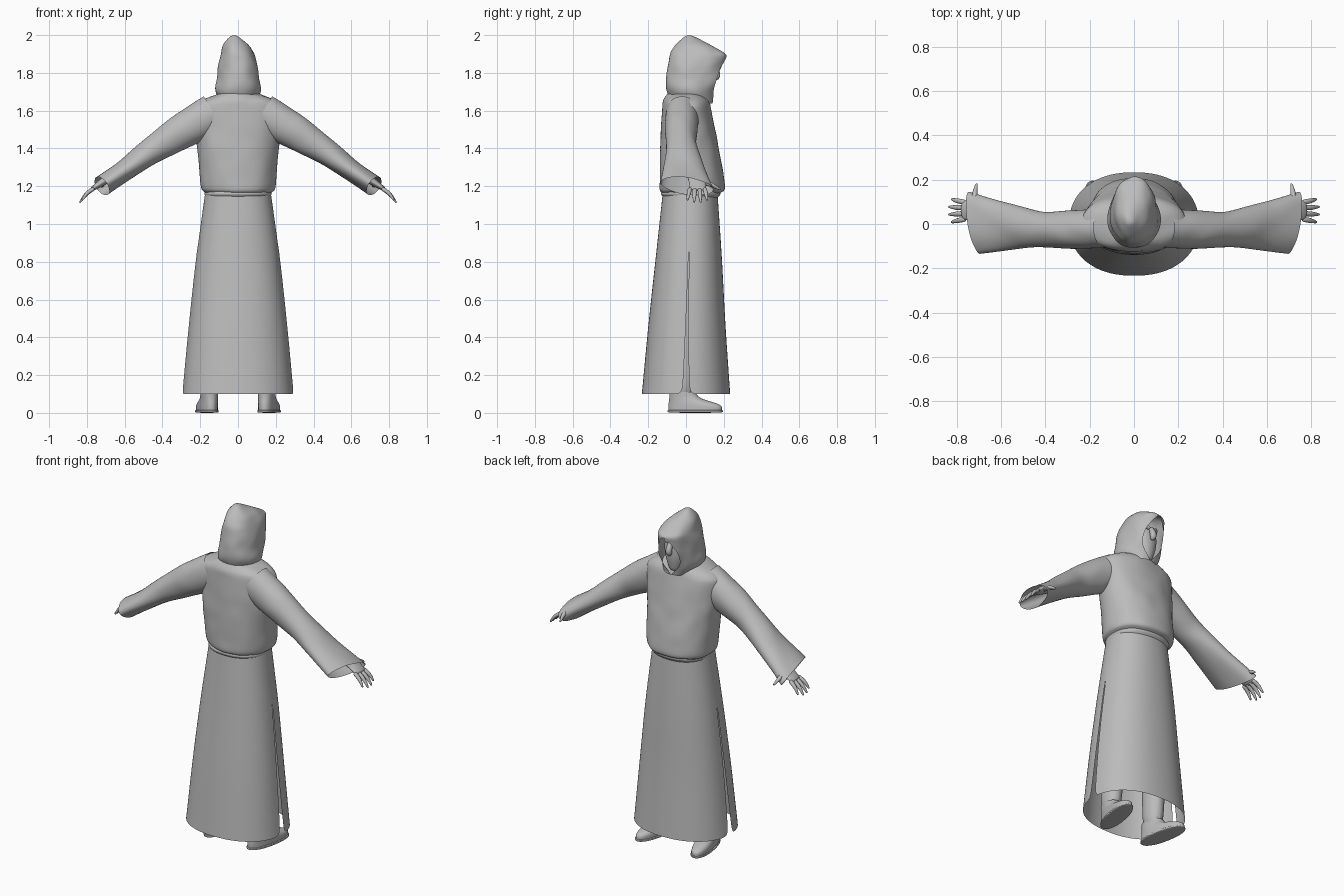
import bpy, bmesh, math
from mathutils import Vector, Matrix, noise

cube = bpy.data.objects.get("Cube")
if cube:
    bpy.data.objects.remove(cube, do_unlink=True)

grey = bpy.data.materials.new("plain_grey")
grey.use_nodes = True
colour = (0.5, 0.5, 0.5, 1)
grey.diffuse_color = colour
grey.node_tree.nodes["Principled BSDF"].inputs["Base Color"].default_value = colour


def spline(values, t):
    """Smooth curve through evenly spaced numbers or points."""
    padded = [2 * values[0] - values[1], *values, 2 * values[-1] - values[-2]]
    position = t * (len(values) - 1)
    k = min(int(position), len(values) - 2)
    u = position - k
    before, start, end, after = padded[k:k + 4]
    slope_in, slope_out = (end - before) / 2, (after - start) / 2
    rise = end - start
    return start + slope_in * u + (3 * rise - 2 * slope_in - slope_out) * u**2 \
        + (slope_in + slope_out - 2 * rise) * u**3


def bridge(bm, rows):
    for low, high in zip(rows, rows[1:]):
        for i in range(len(low) - 1):
            bm.faces.new((low[i], low[i + 1], high[i + 1], high[i]))


def shell(bm, bottom, top, width, back, front, rows=8, seams=(90,), steps=28,
          gap=lambda t: 0, shift=0, cap_top=False, cap_bottom=False, place=Matrix()):
    """Stack of rounded ovals from bottom to top, parted by a gap at each seam."""
    ends = [*seams[1:], seams[0] + 360]
    for first, last in zip(seams, ends):
        grid = []
        for r in range(rows + 1):
            t = r / rows
            w, b, f = (spline(profile, t) for profile in (width, back, front))
            low, high = first + gap(t), last - gap(t)
            row = []
            for i in range(steps + 1):
                a = math.radians(low + (high - low) * i / steps)
                c, s = (math.copysign(abs(v) ** 0.9, v) for v in (math.cos(a), math.sin(a)))
                co = Vector((shift * t + w * c, (f + b) / 2 + (f - b) / 2 * s, bottom + (top - bottom) * t))
                row.append(bm.verts.new(place @ co))
            grid.append(row)
        bridge(bm, grid)
        if cap_top:
            bm.faces.new(grid[-1][:-1])
        if cap_bottom:
            bm.faces.new(grid[0][:-1])


def tube(bm, path, thick, wide, side=(0, 1, 0), rows=6, steps=14, slant=0, caps=True):
    """Loft of ovals along a smooth path; slant leans the far opening."""
    path = [Vector(p) for p in path]
    grid = []
    for r in range(rows + 1):
        t = r / rows
        centre = spline(path, t)
        ahead = (spline(path, min(t + 0.05, 1)) - spline(path, max(t - 0.05, 0))).normalized()
        up = Vector(side).cross(ahead).normalized()
        across = ahead.cross(up) + ahead * slant * t**2
        row = []
        for i in range(steps):
            a = math.tau * i / steps
            offset = up * spline(thick, t) * math.sin(a) + across * spline(wide, t) * math.cos(a)
            row.append(bm.verts.new(centre + offset))
        grid.append(row + row[:1])
    bridge(bm, grid)
    if caps:
        for row in (grid[0], grid[-1]):
            bm.faces.new(row[:-1])


def finish(name, bm, mirror=False, rumple=0, smooth=2):
    """Weld the mesh, wrinkle it softly and add the modifiers."""
    bmesh.ops.remove_doubles(bm, verts=bm.verts, dist=0.0005)
    bmesh.ops.recalc_face_normals(bm, faces=bm.faces)
    bm.normal_update()
    for v in bm.verts:
        v.co += v.normal * rumple * noise.noise(v.co * 14)
    mesh = bpy.data.meshes.new(name)
    bm.to_mesh(mesh)
    bm.free()
    mesh.materials.append(grey)
    for face in mesh.polygons:
        face.use_smooth = True
    obj = bpy.data.objects.new(name, mesh)
    bpy.context.collection.objects.link(obj)
    if mirror:
        obj.modifiers.new("Mirror", 'MIRROR')
    sub = obj.modifiers.new("Subdivision", 'SUBSURF')
    sub.levels = sub.render_levels = smooth


# Long skirt, slit up both sides
def slit(t):
    return 0.5 + 3 * (1 - t / 0.65) ** 2 if t < 0.65 else 0


bm = bmesh.new()
shell(bm, 0.1, 1.2, width=(0.295, 0.26, 0.22, 0.17), back=(-0.235, -0.2, -0.16, -0.12),
      front=(0.235, 0.21, 0.19, 0.165), rows=14, seams=(0, 180), steps=16, gap=slit)
finish("skirt", bm)

# Belt tucked under the loose top
bm = bmesh.new()
shell(bm, 1.14, 1.18, width=(0.17, 0.18, 0.17), back=(-0.12, -0.135, -0.12),
      front=(0.17, 0.185, 0.17), rows=4)
finish("belt", bm)

# Loose top: turned-in hem, body, shoulders
hem, waist, shoulder, neck = 1.16, 1.18, 1.62, 1.69
bm = bmesh.new()
shell(bm, hem, waist, width=(0.17, 0.2), back=(-0.12, -0.14), front=(0.17, 0.21), rows=2)
shell(bm, waist, shoulder, width=(0.2, 0.21, 0.225, 0.24), back=(-0.14, -0.14, -0.135, -0.125),
      front=(0.21, 0.19, 0.16, 0.13))
shell(bm, shoulder, neck, width=(0.24, 0.2, 0.1), back=(-0.125, -0.12, -0.1),
      front=(0.13, 0.12, 0.1), rows=4)
finish("top", bm, rumple=0.008)

# Wide sleeves with slanted open cuffs
bm = bmesh.new()
tube(bm, [(0.13, -0.02, 1.59), (0.4, -0.025, 1.425), (0.72, 0.005, 1.2)],
     thick=(0.1, 0.1, 0.08, 0.06, 0.055), wide=(0.09, 0.09, 0.08, 0.105, 0.14),
     rows=10, steps=18, slant=0.3, caps=False)
finish("sleeves", bm, mirror=True, rumple=0.008)

# Hands: wrist and palm, four fingers, thumb
bm = bmesh.new()
tube(bm, [(0.6, 0.02, 1.3), (0.72, 0.06, 1.22), (0.78, 0.06, 1.18)],
     thick=(0.03, 0.02, 0.01), wide=(0.03, 0.045, 0.045))
for finger in range(4):
    spread = finger - 1.5
    reach = 0.08 - 0.006 * spread**2
    knuckle = Vector((0.76, 0.06 + 0.025 * spread, 1.19))
    tip = knuckle + Vector((reach, 0.01 * spread, -reach))
    bend = (knuckle + tip) / 2 + Vector((0.006, 0, 0.006))
    tube(bm, [knuckle, bend, tip], thick=(0.012, 0.011, 0.005), wide=(0.013, 0.012, 0.005), steps=8)
tube(bm, [(0.71, 0.08, 1.22), (0.72, 0.13, 1.21), (0.71, 0.185, 1.18)],
     thick=(0.015, 0.014, 0.005), wide=(0.015, 0.014, 0.005), side=(0, 0, 1), steps=8)
finish("hands", bm, mirror=True, smooth=1)

# Hood, open over the face, with a pointed crown
brow, crown = 1.9, 2
bm = bmesh.new()
shell(bm, 1.64, brow, width=(0.09, 0.12, 0.11, 0.105, 0.09), back=(-0.07, -0.105, -0.105, -0.1, -0.085),
      front=(0.14, 0.155, 0.185, 0.2, 0.22), rows=10, gap=lambda t: 35 * math.sin(math.pi * t))
shell(bm, brow, crown, width=(0.09, 0.065, 0.015), back=(-0.085, -0.055, 0),
      front=(0.22, 0.125, 0.03), rows=5, shift=-0.02, cap_top=True)
finish("hood", bm, rumple=0.008)

# Face within the hood
bm = bmesh.new()
shell(bm, 1.65, 1.91, width=(0.03, 0.065, 0.08, 0.07, 0.02), back=(0.04, -0.03, -0.05, -0.04, 0),
      front=(0.13, 0.145, 0.15, 0.14, 0.08), steps=20, cap_top=True, cap_bottom=True)
finish("head", bm)

bm = bmesh.new()
tube(bm, [(0, 0.14, 1.85), (0, 0.165, 1.79), (0, 0.15, 1.765)],
     thick=(0.01, 0.02, 0.01), wide=(0.01, 0.02, 0.01), steps=10)
finish("nose", bm)

bm = bmesh.new()
tube(bm, [(0.01, 0.145, 1.835), (0.035, 0.14, 1.845), (0.06, 0.105, 1.835)],
     thick=(0.01, 0.01, 0.007), wide=(0.012, 0.012, 0.01), steps=10)
finish("brows", bm, mirror=True)

# Trouser legs
bm = bmesh.new()
tube(bm, [(0.15, -0.02, 0.06), (0.14, 0, 0.5), (0.1, 0.02, 1)],
     thick=(0.05, 0.065, 0.085), wide=(0.065, 0.08, 0.1))
finish("legs", bm, mirror=True)

# Shoes turned slightly outward: sole, then upper
bm = bmesh.new()
turn = Matrix.Translation((0.155, 0, 0)) @ Matrix.Rotation(math.radians(-11), 4, 'Z')
shell(bm, 0, 0.018, width=(0.055, 0.055), back=(-0.1, -0.1), front=(0.2, 0.2),
      rows=3, cap_top=True, cap_bottom=True, place=turn)
shell(bm, 0.01, 0.11, width=(0.05, 0.05, 0.045, 0.045), back=(-0.095, -0.095, -0.09, -0.09),
      front=(0.195, 0.185, 0.08, 0.05), place=turn)
finish("shoes", bm, mirror=True)
